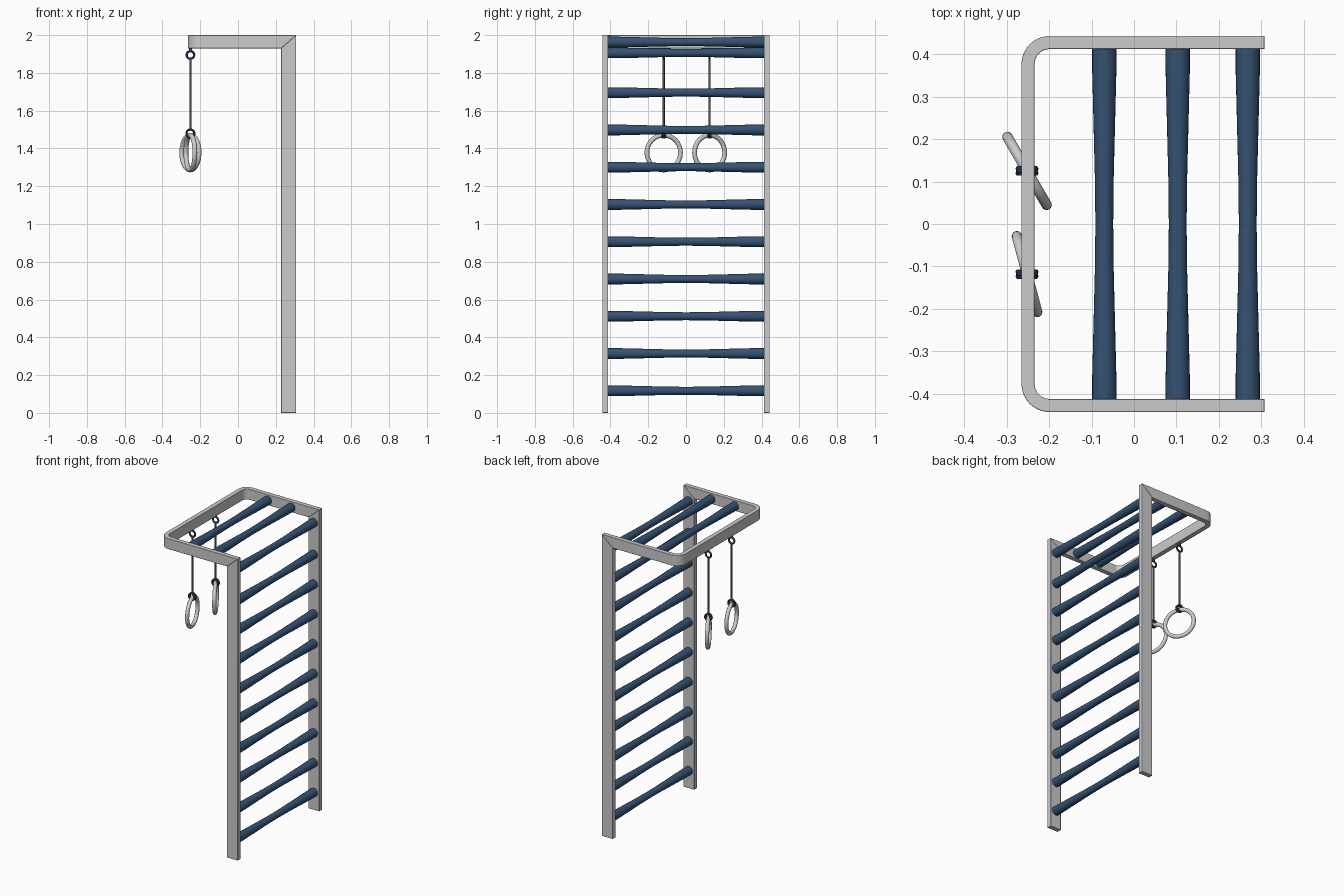
import bpy, bmesh, math
from mathutils import Matrix, Vector

if "Cube" in bpy.data.objects:
    bpy.data.objects.remove(bpy.data.objects["Cube"])


def material(name, rgb):
    m = bpy.data.materials.new(name)
    m.diffuse_color = (*rgb, 1)
    m.use_nodes = True
    m.node_tree.nodes["Principled BSDF"].inputs["Base Color"].default_value = m.diffuse_color
    return m


BLUE = material("blue", (0.035, 0.085, 0.17))
DARK = material("dark_grey", (0.08, 0.08, 0.08))


def finish(name, bm, mat=None, smooth=True, bevel=0):
    bmesh.ops.recalc_face_normals(bm, faces=bm.faces)
    me = bpy.data.meshes.new(name)
    bm.to_mesh(me)
    bm.free()
    ob = bpy.data.objects.new(name, me)
    bpy.context.collection.objects.link(ob)
    if mat:
        me.materials.append(mat)
    if bevel:
        b = ob.modifiers.new("bevel", 'BEVEL')
        b.width, b.segments = bevel, 2
        b.limit_method, b.angle_limit = 'ANGLE', math.radians(40)
    if smooth:
        bpy.ops.object.select_all(action='DESELECT')
        ob.select_set(True)
        bpy.context.view_layer.objects.active = ob
        bpy.ops.object.shade_smooth_by_angle(angle=math.radians(35))
    return ob


def skin(bm, rings, closed=False):
    """Bridge successive vertex rings; cap the ends unless closed."""
    vs = [[bm.verts.new(p) for p in r] for r in rings]
    n, k = len(vs), len(vs[0])
    for i in range(n if closed else n - 1):
        a, b = vs[i], vs[(i + 1) % n]
        for j in range(k):
            bm.faces.new((a[j], a[(j + 1) % k], b[(j + 1) % k], b[j]))
    if not closed:
        bm.faces.new(vs[0])
        bm.faces.new(vs[-1])


def lathe_y(name, x, z, profile, mat, n=24):
    bm = bmesh.new()
    skin(bm, [[(x + r * math.cos(math.tau * j / n), y, z + r * math.sin(math.tau * j / n))
               for j in range(n)] for y, r in profile])
    return finish(name, bm, mat)


def rod_z(name, x, y, z0, z1, r, mat, n=12):
    bm = bmesh.new()
    skin(bm, [[(x + r * math.cos(math.tau * j / n), y + r * math.sin(math.tau * j / n), z)
               for j in range(n)] for z in (z0, z1)])
    return finish(name, bm, mat)


def torus(name, centre, angle, major, minor, mat=None, n=48, k=14):
    """Upright ring lying in the xz plane, turned about z by angle."""
    bm = bmesh.new()
    rot, c = Matrix.Rotation(angle, 3, 'Z'), Vector(centre)
    rings = []
    for i in range(n):
        a = math.tau * i / n
        ring = []
        for j in range(k):
            t = math.tau * j / k
            d = major + minor * math.cos(t)
            ring.append(c + rot @ Vector((d * math.cos(a), minor * math.sin(t), d * math.sin(a))))
        rings.append(ring)
    skin(bm, rings, True)
    return finish(name, bm, mat)


Y_OUT, Y_IN = 0.443, 0.412
X_BACK, X_FRONT, X_END = 0.228, 0.308, -0.265
Z_LOW, T = 1.93, 0.031

# upright posts with mitred tops
for side, s in (("front", -1), ("back", 1)):
    bm = bmesh.new()
    prof = [(X_BACK, 0), (X_FRONT, 0), (X_FRONT, 2), (X_BACK, Z_LOW)]
    skin(bm, [[(x, s * y, z) for x, z in prof] for y in (Y_IN, Y_OUT)])
    finish(side + "_post", bm, bevel=0.002)

# U-shaped top frame with rounded corners
R = 0.066
path = []
for s in (-1, 1):
    corner = []
    for i in range(11):
        a = math.pi / 2 * i / 10
        c, q = math.cos(a), math.sin(a)
        corner.append([(X_END + R - r * q, s * (Y_OUT - R + r * c)) for r in (R, R - T)])
    path += corner if s < 0 else corner[::-1]


def end(s):
    return [(X_FRONT, s * Y_OUT, 2), (X_FRONT, s * Y_IN, 2),
            (X_BACK, s * Y_IN, Z_LOW), (X_BACK, s * Y_OUT, Z_LOW)]


sections = [[(*o, 2), (*i, 2), (*i, Z_LOW), (*o, Z_LOW)] for o, i in path]
bm = bmesh.new()
skin(bm, [end(-1)] + sections + [end(1)])
finish("top_frame", bm, bevel=0.002)

# rungs, thicker towards both ends
half = [(0.0, 0.021), (0.1, 0.022), (0.2, 0.0245), (0.3, 0.027), (0.36, 0.0285), (0.414, 0.0285)]
rung = [(-y, r) for y, r in half[:0:-1]] + half
heights = [0.117 + 0.1973 * i for i in range(9)] + [1.906]
for i, z in enumerate(heights):
    lathe_y(f"wall_rung_{i + 1}", 0.268, z, rung, BLUE)
for i, x in enumerate((-0.07, 0.103)):
    lathe_y(f"top_rung_{i + 1}", x, 1.963, rung, BLUE)

# hanging rings
XR = -0.252
for side, y, ang in (("front", -0.118, 105), ("back", 0.125, 120)):
    rod_z(side + "_hook_stem", XR, y, 1.912, 1.935, 0.008, BLUE)
    torus(side + "_hook_eye", (XR, y, 1.895), 0, 0.02, 0.006, BLUE, 24, 10)
    rod_z(side + "_rope", XR, y, 1.495, 1.88, 0.006, DARK)
    for k, dy in enumerate((-0.0055, 0.0055)):
        torus(f"{side}_ring_loop_{k + 1}", (XR, y + dy, 1.479), 0, 0.021, 0.006, BLUE, 24, 10)
    torus(side + "_gym_ring", (XR, y, 1.378), math.radians(ang), 0.092, 0.0125)
